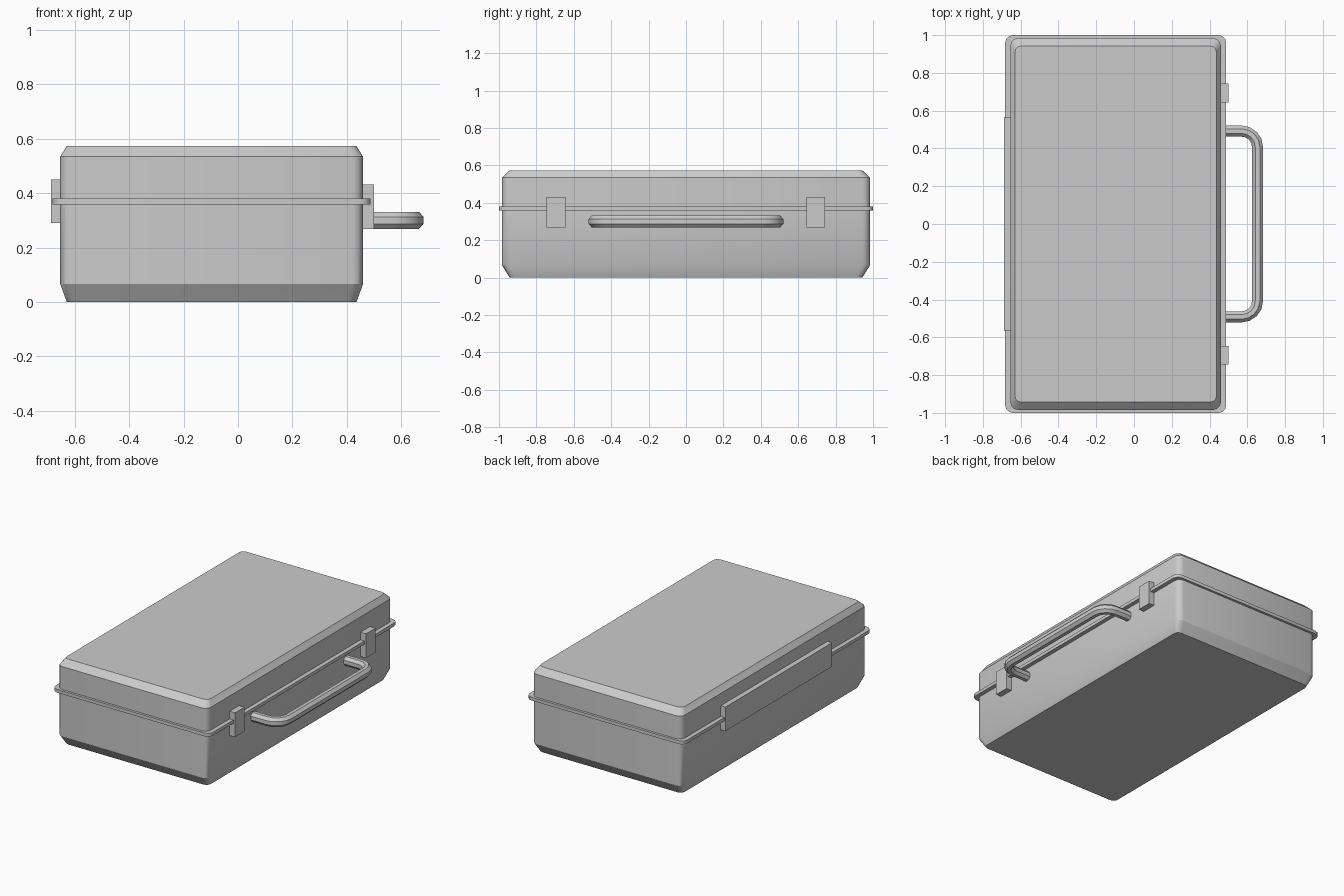
import bpy, bmesh
from math import sin, cos, pi, radians
from mathutils import Vector

if "Cube" in bpy.data.objects:
    bpy.data.objects.remove(bpy.data.objects["Cube"])

CX = -0.097  # centre of the case in x


def make_object(name, bm):
    bmesh.ops.recalc_face_normals(bm, faces=bm.faces)
    mesh = bpy.data.meshes.new(name)
    bm.to_mesh(mesh)
    bm.free()
    obj = bpy.data.objects.new(name, mesh)
    bpy.context.collection.objects.link(obj)
    return obj


def skin(name, rings):
    """Join rings of equal length with quads and cap both ends."""
    bm = bmesh.new()
    loops = [[bm.verts.new(p) for p in ring] for ring in rings]
    n = len(loops[0])
    for a, b in zip(loops, loops[1:]):
        for i in range(n):
            j = (i + 1) % n
            bm.faces.new((a[i], a[j], b[j], b[i]))
    bm.faces.new(loops[0][::-1])
    bm.faces.new(loops[-1])
    return make_object(name, bm)


def rounded_rect(hx, hy, r, z, seg=3):
    pts = []
    for k, (sx, sy) in enumerate([(1, 1), (-1, 1), (-1, -1), (1, -1)]):
        for i in range(seg + 1):
            a = (k + i / seg) * pi / 2
            pts.append((CX + sx * (hx - r) + r * cos(a), sy * (hy - r) + r * sin(a), z))
    return pts


def box(name, x0, x1, y0, y1, z0, z1):
    return skin(name, [[(x0, y0, z), (x1, y0, z), (x1, y1, z), (x0, y1, z)] for z in (z0, z1)])


# Lower case and lid, tapered at the bottom and top
base = skin("lower_case", [rounded_rect(0.533, 0.943, 0.032, 0.0),
                           rounded_rect(0.557, 0.984, 0.04, 0.066),
                           rounded_rect(0.557, 0.984, 0.04, 0.365)])
lid = skin("lid", [rounded_rect(0.557, 0.984, 0.04, 0.373),
                   rounded_rect(0.557, 0.984, 0.04, 0.534),
                   rounded_rect(0.533, 0.943, 0.032, 0.573)])

# Rim around the joint
rim = skin("rim", [rounded_rect(0.585, 1.0, 0.04, z) for z in (0.358, 0.38)])

# Latches on the handle side, hinge strip on the other
for side, y in (("left", -0.695), ("right", 0.693)):
    box(side + "_latch", 0.44, 0.50, y - 0.05, y + 0.05, 0.268, 0.431)
box("hinge", -0.688, -0.63, -0.566, 0.566, 0.29, 0.451)

# Handle: octagonal section swept along a U-shaped path
X, Y, R, SEG = 0.654, 0.492, 0.085, 4
path = [Vector((0.44, -Y, 0))]
for cy, start in ((-Y + R, -pi / 2), (Y - R, 0)):
    for i in range(SEG + 1):
        a = start + i / SEG * pi / 2
        path.append(Vector((X - R + R * cos(a), cy + R * sin(a), 0)))
path.append(Vector((0.44, Y, 0)))
rings = []
for i, p in enumerate(path):
    d0 = (p - path[max(i - 1, 0)]).normalized()
    d1 = (path[min(i + 1, len(path) - 1)] - p).normalized()
    t = (d0 + d1).normalized()
    n = Vector((t.y, -t.x, 0))
    ring = []
    for k in range(8):
        a = (k + 0.5) * pi / 4
        s = 1 / cos(pi / 8)
        ring.append(p + n * (0.029 * s * cos(a)) + Vector((0, 0, 0.30 + 0.031 * s * sin(a))))
    rings.append(ring)
handle = skin("handle", rings)

# Smooth shading with sharp creases
for obj in bpy.context.scene.objects:
    obj.select_set(True)
bpy.context.view_layer.objects.active = base
bpy.ops.object.shade_smooth_by_angle(angle=radians(30.5))
